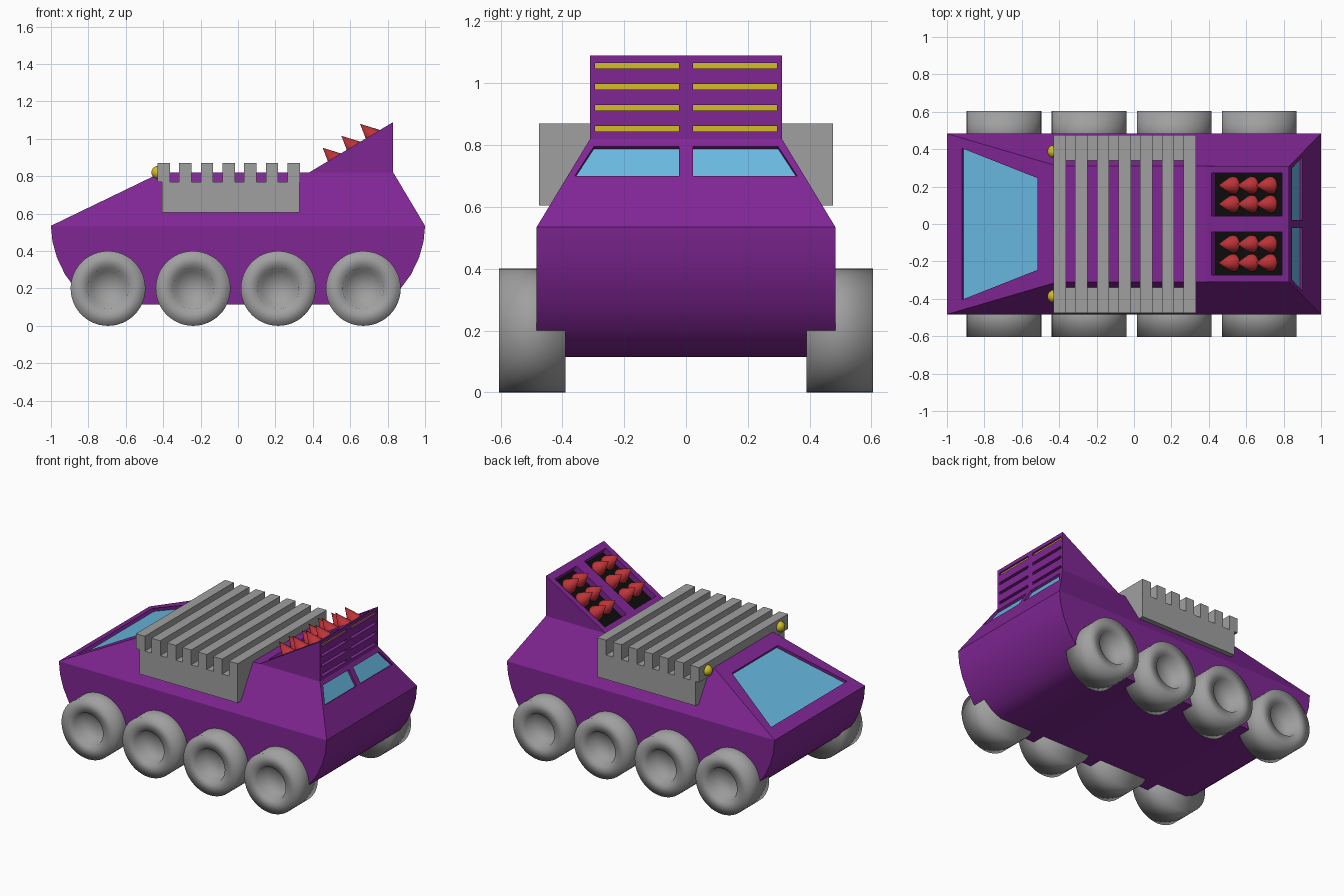
import bpy, bmesh, math
from mathutils import Vector

if "Cube" in bpy.data.objects:
    bpy.data.objects.remove(bpy.data.objects["Cube"])


def material(name, rgb):
    m = bpy.data.materials.new(name)
    m.use_nodes = True
    m.diffuse_color = (*rgb, 1)
    m.node_tree.nodes["Principled BSDF"].inputs["Base Color"].default_value = (*rgb, 1)
    return m


purple = material("purple paint", (0.216, 0.019, 0.296))
blue = material("blue glass", (0.138, 0.479, 0.745))
yellow = material("yellow light", (0.645, 0.515, 0.018))
black = material("black pit", (0.004, 0.004, 0.004))
red = material("red warhead", (0.515, 0.034, 0.04))
gray = material("gray metal", (0.35, 0.35, 0.35))
HULL_MATS = [purple, blue, yellow, black]
BLUE, YELLOW, BLACK = 1, 2, 3


def finish(bm, name, mats):
    bmesh.ops.recalc_face_normals(bm, faces=bm.faces)
    me = bpy.data.meshes.new(name)
    bm.to_mesh(me)
    bm.free()
    for m in mats:
        me.materials.append(m)
    ob = bpy.data.objects.new(name, me)
    bpy.context.collection.objects.link(ob)
    return ob


def activate(ob):
    bpy.ops.object.select_all(action='DESELECT')
    ob.select_set(True)
    bpy.context.view_layer.objects.active = ob


def prism(bm, ring_a, ring_b):
    """Solid between two matching rings; returns the cap at ring_b."""
    a = [bm.verts.new(p) for p in ring_a]
    b = [bm.verts.new(p) for p in ring_b]
    n = len(a)
    bm.faces.new(a)
    for i in range(n):
        j = (i + 1) % n
        bm.faces.new((a[i], a[j], b[j], b[i]))
    return bm.faces.new(b)


def box(bm, x0, x1, y0, y1, z0, z1):
    ring = [(x0, y0), (x1, y0), (x1, y1), (x0, y1)]
    prism(bm, [(x, y, z0) for x, y in ring], [(x, y, z1) for x, y in ring])


def lathe(name, profile, segs, origin, axis, mat):
    """Revolve (radius, height) points about an axis."""
    bm = bmesh.new()
    rot = Vector(axis).to_track_quat('Z', 'Y')
    rings = []
    for r, h in profile:
        count = segs if r > 0 else 1
        rings.append([bm.verts.new(Vector(origin) + rot @ Vector(
            (r * math.cos(math.tau * i / segs), r * math.sin(math.tau * i / segs), h)))
            for i in range(count)])
    for a, b in zip(rings, rings[1:]):
        for i in range(segs):
            j = (i + 1) % segs
            corners = [a[i % len(a)], a[j % len(a)], b[j % len(b)], b[i % len(b)]]
            bm.faces.new(list(dict.fromkeys(corners)))
    ob = finish(bm, name, [mat])
    for p in ob.data.polygons:
        p.use_smooth = True
    return ob


# Hull: rounded lower body, tapered upper body and launcher wedge in one shell
BELT, ROOF, PEAK = 0.535, 0.82, 1.09
WIDE, NARROW = 0.483, 0.31
NOSE, RAMP, TAIL = -0.41, 0.38, 0.83
curve = [(1, BELT), (.992, .45), (.968, .365), (.925, .275), (.87, .2), (.805, .145), (.74, .115)]
outline = [(-x, z) for x, z in curve] + [(x, z) for x, z in reversed(curve)]
bm = bmesh.new()
sides = []
for s in (-1, 1):
    lower = [bm.verts.new((x, s * WIDE, z)) for x, z in outline]
    upper = [bm.verts.new((x, s * NARROW, z)) for x, z in
             ((NOSE, ROOF), (RAMP, ROOF), (TAIL, ROOF), (TAIL, PEAK))]
    bm.faces.new(lower)
    bm.faces.new([lower[0], lower[-1], upper[2], upper[1], upper[0]])
    bm.faces.new(upper[1:])
    # loop over the nose, roof, ramp, tail and rear slope
    sides.append(lower + [upper[2], upper[3], upper[1], upper[0]])
a, b = sides
for i in range(len(a)):
    j = (i + 1) % len(a)
    bm.faces.new((a[i], a[j], b[j], b[i]))
hull = finish(bm, "hull", HULL_MATS)

# Recess cutters: windows, vents and launcher pits with coloured floors
cut = bmesh.new()


def recess(points, normal, depth, index):
    n = Vector(normal).normalized()
    pts = [Vector(p) for p in points]
    floor = prism(cut, [p + n * 0.02 for p in pts], [p - n * depth for p in pts])
    floor.material_index = index


def nose_z(x):
    return BELT + (x + 1) * (ROOF - BELT) / (NOSE + 1)


def ramp_z(x):
    return ROOF + (x - RAMP) * (PEAK - ROOF) / (TAIL - RAMP)


def rear_x(z):
    return 1 - (z - BELT) * (1 - TAIL) / (ROOF - BELT)


nose_n = (BELT - ROOF, 0, NOSE + 1)
ramp_n = (ROOF - PEAK, 0, TAIL - RAMP)
rear_n = (ROOF - BELT, 0, 1 - TAIL)
recess([(x, y, nose_z(x)) for x, y in
        ((-.92, -.405), (-.515, -.245), (-.515, .245), (-.92, .405))], nose_n, 0.02, BLUE)
for s in (-1, 1):
    recess([(rear_x(z), s * y, z) for y, z in
            ((.022, .70), (.36, .70), (.298, .795), (.022, .795))], rear_n, 0.015, BLUE)
    recess([(x, s * y, ramp_z(x)) for x, y in
            ((.415, .042), (.79, .042), (.79, .272), (.415, .272))], ramp_n, 0.04, BLACK)
    for row in range(4):
        z = 1.057 - 0.068 * row
        recess([(TAIL, s * y, z + h) for y, h in
                ((.022, -.009), (.294, -.009), (.294, .009), (.022, .009))],
               (1, 0, 0), 0.03 if row else 0.012, YELLOW)
cutter = finish(cut, "recess_cutter", HULL_MATS)
cutter.hide_render = True

mod = hull.modifiers.new("recesses", 'BOOLEAN')
mod.operation = 'DIFFERENCE'
mod.solver = 'EXACT'
mod.object = cutter
activate(hull)
bpy.ops.object.modifier_apply(modifier=mod.name)
bpy.data.objects.remove(cutter)
bpy.ops.object.shade_smooth_by_angle(angle=math.radians(25))

# Wheels: four on each side with dished hubs
tyre = [(0, 0), (.2, 0), (.2, .215), (.11, .215), (.09, .14), (0, .14)]
for s, side in ((1, "left"), (-1, "right")):
    for k in range(4):
        lathe(f"{side}_wheel_{k + 1}", tyre, 48,
              (-0.695 + 0.455 * k, s * 0.39, 0.2), (0, s, 0), gray)

# Roof rack: wedge-shaped side plates and seven cross bars
bm = bmesh.new()
for s in (-1, 1):
    section = [(.44, .605), (.475, .605), (.475, .77), (.335, .77)]
    prism(bm, *[[(x, s * y, z) for y, z in section] for x in (-.405, .33)])
finish(bm, "rack_side_plates", [gray])
bm = bmesh.new()
for k in range(7):
    x = -0.43 + 0.1157 * k
    box(bm, x, x + 0.066, -.475, .475, .77, .87)
finish(bm, "rack_bars", [gray])

# Rockets: two blocks of three by two in the launcher pits
rocket = [(0, -.02), (.035, -.014), (.048, 0), (.046, .015), (0, .11)]
aim = Vector((-.73, 0, .68))
for s, side in ((1, "left"), (-1, "right")):
    for row in range(3):
        for col in range(2):
            base = (0.533 + 0.1 * row, s * (0.107 + 0.1 * col), 0.877 + 0.064 * row)
            lathe(f"{side}_rocket_{row + 1}_{col + 1}", rocket, 16, base, aim, red)

# Headlights in front of the rack
for s, side in ((1, "left"), (-1, "right")):
    arc = [(0.035 * math.sin(math.pi * i / 10) if 0 < i < 10 else 0,
            -0.035 * math.cos(math.pi * i / 10)) for i in range(11)]
    lathe(f"{side}_headlight", arc, 20, (-0.428, s * 0.387, 0.82), (-1, 0, 0), yellow)
